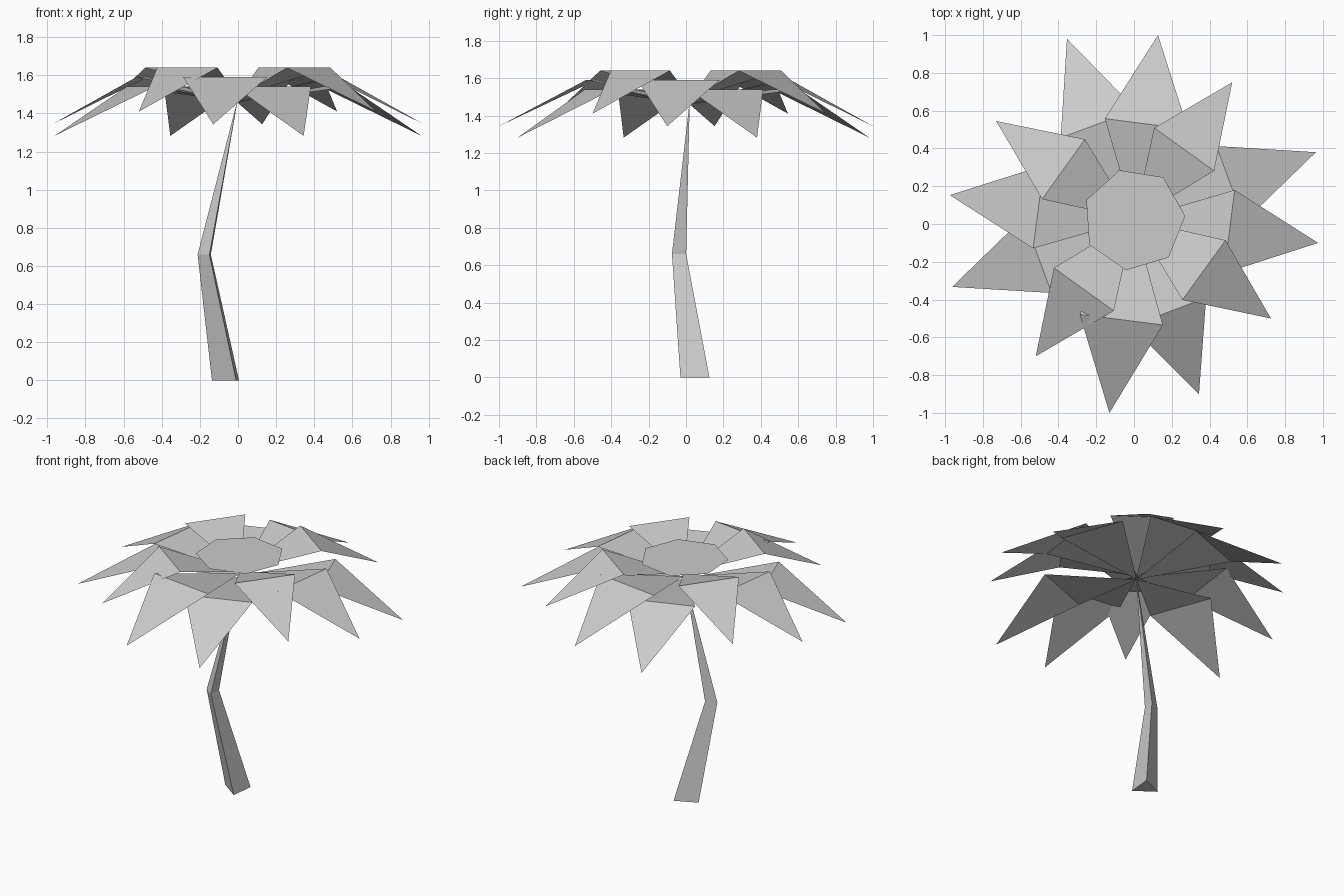
import bpy, bmesh, math
from mathutils import Vector

cube = bpy.data.objects.get("Cube")
if cube:
    bpy.data.objects.remove(cube, do_unlink=True)

grey = bpy.data.materials.new("plain_grey")
grey.use_nodes = True
grey.diffuse_color = (0.6, 0.6, 0.6, 1)
grey.node_tree.nodes["Principled BSDF"].inputs["Base Color"].default_value = grey.diffuse_color

CENTRE = Vector((0, 0.024, 0))


def finish(bm, name, closed=False):
    if closed:
        bmesh.ops.recalc_face_normals(bm, faces=bm.faces)
    mesh = bpy.data.meshes.new(name)
    bm.to_mesh(mesh)
    bm.free()
    mesh.materials.append(grey)
    obj = bpy.data.objects.new(name, mesh)
    bpy.context.collection.objects.link(obj)
    return obj


def ring(bm, centre, radius, sides, start):
    """Regular polygon of vertices, start angle in degrees."""
    verts = []
    for i in range(sides):
        a = math.radians(start) + math.tau * i / sides
        verts.append(bm.verts.new(Vector(centre) + radius * Vector((math.cos(a), math.sin(a), 0))))
    return verts


# Trunk: bent three-sided taper ending in a point
bm = bmesh.new()
base = ring(bm, (-0.047, 0.052, 0), 0.09, 3, 174.5)
bend = ring(bm, (-0.168, -0.035, 0.66), 0.044, 3, 174.5)
tip = bm.verts.new((0, 0.02, 1.48))
bm.faces.new(base)
for i in range(3):
    j = (i + 1) % 3
    bm.faces.new((base[i], base[j], bend[j], bend[i]))
    bm.faces.new((bend[i], bend[j], tip))
finish(bm, "trunk", closed=True)


# Fronds: an inner triangle rising to a fold, then a pointed blade drooping
def frond_layer(name, tips, fold, half_width, root_z, fold_z, tip_z):
    bm = bmesh.new()
    for x, y in tips:
        out = Vector((x, y, 0)) - CENTRE
        side = Vector((-out.y, out.x, 0)).normalized() * half_width
        mid = CENTRE + out * fold + Vector((0, 0, fold_z))
        root = bm.verts.new(CENTRE + Vector((0, 0, root_z)))
        right, left = bm.verts.new(mid - side), bm.verts.new(mid + side)
        point = bm.verts.new((x, y, tip_z))
        bm.faces.new((root, right, left))
        bm.faces.new((right, point, left))
    finish(bm, name)


frond_layer("upper_fronds", [(0.52, 0.75), (0.725, -0.5), (-0.52, -0.7), (-0.73, 0.545)],
            0.511, 0.195, 1.49, 1.64, 1.41)
frond_layer("middle_fronds", [(0.127, 1.0), (0.975, -0.1), (-0.13, -1.0), (-0.975, 0.153)],
            0.518, 0.222, 1.475, 1.59, 1.343)
frond_layer("lower_fronds", [(-0.355, 0.98), (0.963, 0.38), (0.344, -0.9), (-0.963, -0.333)],
            0.53, 0.213, 1.46, 1.54, 1.282)

# Crown: flat seven-sided plate closing the centre
bm = bmesh.new()
bm.faces.new(ring(bm, CENTRE + Vector((0, 0, 1.597)), 0.272, 7, 3.8))
finish(bm, "crown_plate")
